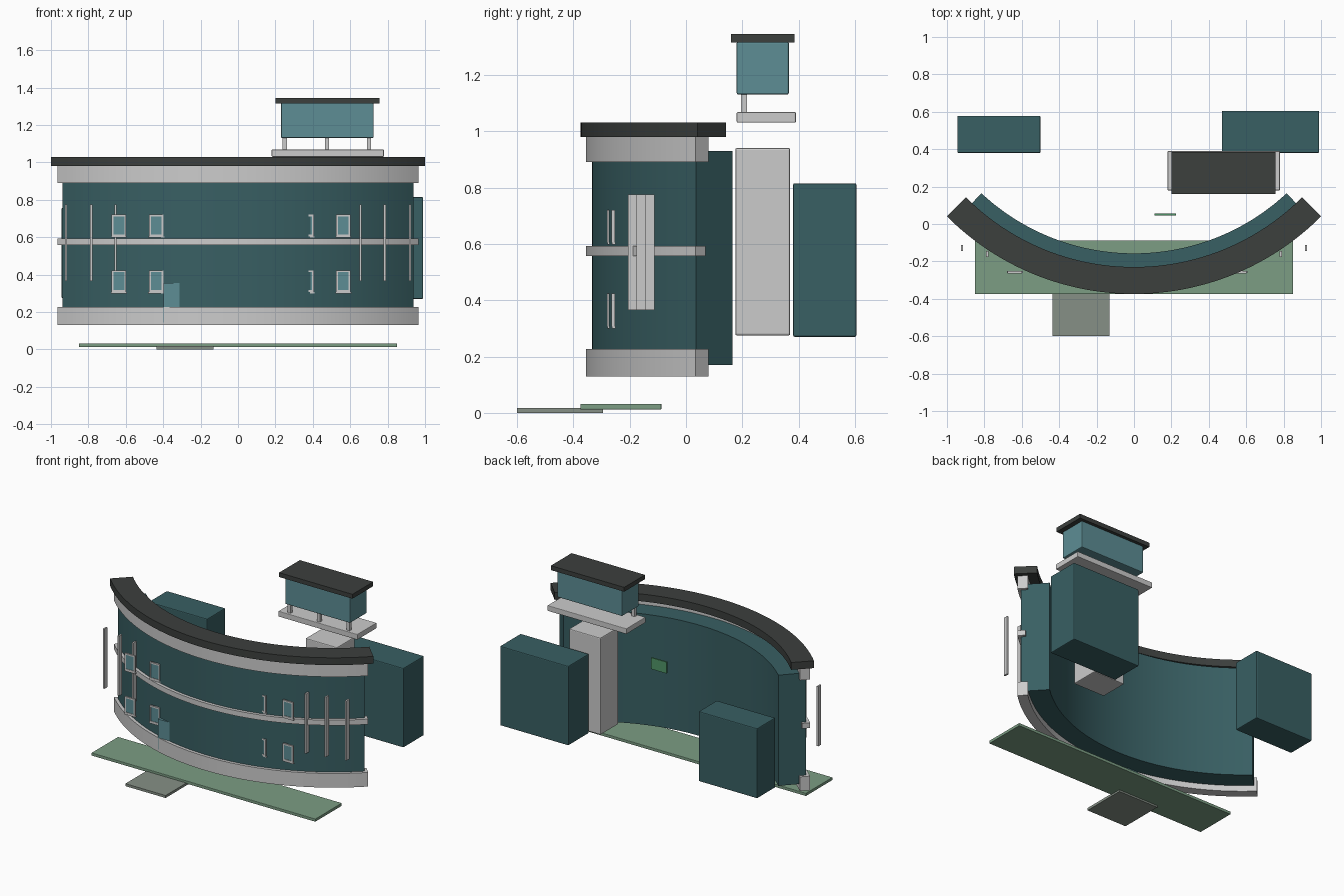
import bpy, bmesh, math

if "Cube" in bpy.data.objects:
    bpy.data.objects.remove(bpy.data.objects["Cube"])

CY = 1.04  # y of the centre of the curved block


def mat(name, r, g, b):
    m = bpy.data.materials.new(name)
    m.diffuse_color = (r, g, b, 1)
    m.use_nodes = True
    m.node_tree.nodes["Principled BSDF"].inputs["Base Color"].default_value = m.diffuse_color
    return m


TEAL = mat("teal", 0.04, 0.115, 0.125)
GLASS = mat("glass", 0.11, 0.27, 0.30)
CREAM = mat("cream", 0.62, 0.63, 0.60)
DARK = mat("dark", 0.045, 0.05, 0.047)
LAWN = mat("lawn", 0.20, 0.34, 0.23)
PAVING = mat("paving", 0.24, 0.28, 0.24)
SIGN = mat("sign", 0.08, 0.30, 0.14)


def finish(name, bm, m):
    bmesh.ops.recalc_face_normals(bm, faces=bm.faces)
    me = bpy.data.meshes.new(name)
    bm.to_mesh(me)
    bm.free()
    me.materials.append(m)
    ob = bpy.data.objects.new(name, me)
    bpy.context.collection.objects.link(ob)
    return ob


def box(name, x, y, z, m, bevel=0.0):
    bm = bmesh.new()
    bmesh.ops.create_cube(bm, size=1)
    for v in bm.verts:
        v.co = [(a + b) / 2 + c * (b - a) for c, (a, b) in zip(v.co, (x, y, z))]
    ob = finish(name, bm, m)
    if bevel:
        mod = ob.modifiers.new("bevel", "BEVEL")
        mod.width = bevel
        mod.segments = 2
    return ob


def arc(name, r_in, r_out, half_deg, z0, z1, m, n=48):
    bm = bmesh.new()
    rings = []
    for i in range(n + 1):
        a = math.radians(half_deg) * (2 * i / n - 1)
        rings.append([bm.verts.new((r * math.sin(a), CY - r * math.cos(a), z))
                      for r, z in ((r_in, z0), (r_out, z0), (r_out, z1), (r_in, z1))])
    for p, q in zip(rings, rings[1:]):
        for k in range(4):
            bm.faces.new((p[k], p[k - 1], q[k - 1], q[k]))
    bm.faces.new(rings[0])
    bm.faces.new(rings[-1])
    ob = finish(name, bm, m)
    bpy.context.view_layer.objects.active = ob
    ob.select_set(True)
    bpy.ops.object.shade_smooth_by_angle(angle=math.radians(30))
    ob.select_set(False)
    return ob


# Curved main block with its bands and roof
arc("curved_wall", 1.197, 1.374, 43, 0.17, 0.93, TEAL)
arc("base_band", 1.33, 1.395, 43.8, 0.13, 0.227, CREAM)
arc("middle_band", 1.345, 1.395, 43.8, 0.557, 0.593, CREAM)
arc("top_band", 1.33, 1.395, 43.8, 0.89, 0.98, CREAM)
arc("curved_roof", 1.27, 1.414, 45, 0.98, 1.03, DARK)

# Lawn and path
box("lawn", (-0.85, 0.85), (-0.375, -0.087), (0.012, 0.032), LAWN, 0.003)
box("path", (-0.435, -0.13), (-0.6, -0.295), (0.0, 0.017), PAVING)

# Rear wings and stair tower
box("right_wing", (0.47, 0.99), (0.38, 0.605), (0.27, 0.815), TEAL, 0.006)
box("left_wing", (-0.945, -0.5), (0.38, 0.578), (0.275, 0.755), TEAL, 0.006)
box("stair_tower", (0.39, 0.63), (0.175, 0.37), (0.275, 0.94), CREAM, 0.006)

# Rooftop pavilion
box("pavilion_floor", (0.18, 0.78), (0.18, 0.39), (1.03, 1.068), CREAM, 0.004)
for x in (0.25, 0.475, 0.70):
    box("pavilion_post", (x - 0.011, x + 0.011), (0.195, 0.216), (1.06, 1.135), CREAM)
box("pavilion_room", (0.23, 0.725), (0.18, 0.365), (1.13, 1.318), GLASS, 0.006)
box("pavilion_roof", (0.2, 0.757), (0.16, 0.385), (1.315, 1.345), DARK)

# Vertical fins on both ends
for s in (-1, 1):
    for x, y in ((0.655, -0.19), (0.785, -0.16), (0.92, -0.128)):
        box("fin", (s * x - 0.006, s * x + 0.006), (y - 0.016, y + 0.016), (0.365, 0.775), CREAM)

# Framed windows with sills, two storeys
for cx, cy in ((-0.637, -0.258), (-0.437, -0.275), (0.367, -0.275), (0.563, -0.258)):
    for cz in (0.365, 0.663):
        w, h, t = 0.039, 0.058, 0.010
        y = (cy - 0.006, cy + 0.006)
        for s in (-1, 1):
            xs = sorted((cx + s * w, cx + s * (w - t)))
            zs = sorted((cz + s * h, cz + s * (h - t)))
            box("window_jamb", xs, y, (cz - h, cz + h), CREAM)
            box("window_rail", (cx - w, cx + w), y, zs, CREAM)
        box("window_pane", (cx - w + t, cx + w - t), (cy - 0.003, cy + 0.003),
            (cz - h + t, cz + h - t), GLASS)
        box("window_sill", (cx - w - 0.004, cx + w + 0.004), (cy - 0.004, cy + 0.008),
            (cz - h - 0.008, cz - h), CREAM)

# Entrance door and rear sign plate
box("entrance_door", (-0.398, -0.17), (-0.298, -0.265), (0.145, 0.355), GLASS)
box("rear_plate", (0.11, 0.225), (0.046, 0.056), (0.652, 0.73), SIGN)
